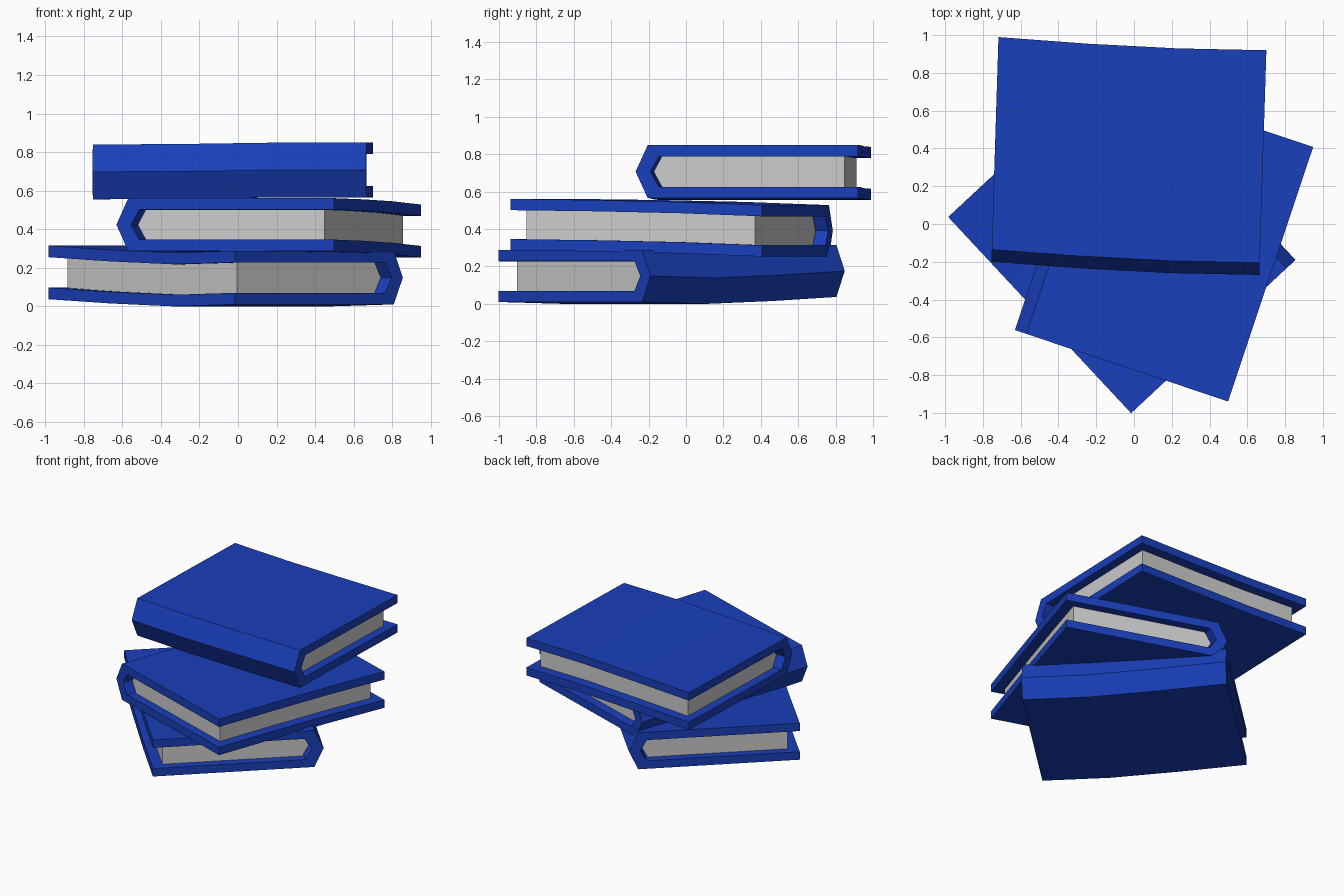
import bpy, bmesh, math
from mathutils import Vector

if "Cube" in bpy.data.objects:
    bpy.data.objects.remove(bpy.data.objects["Cube"])

blue = bpy.data.materials.new("cover_blue")
blue.diffuse_color = (0.01, 0.05, 0.5, 1)
blue.use_nodes = True
blue.node_tree.nodes["Principled BSDF"].inputs["Base Color"].default_value = blue.diffuse_color

LENGTH, WIDTH, BOARD, SPINE = 1.42, 1.19, 0.06, 0.065


def cover_profile(h):
    # C-shaped section: two boards joined by a pointed spine
    return [(WIDTH, 0), (SPINE, 0), (0, h / 2), (SPINE, h), (WIDTH, h),
            (WIDTH, h - BOARD), (0.125, h - BOARD), (0.08, h / 2),
            (0.125, BOARD), (WIDTH, BOARD)]


def page_profile(h):
    e = 0.002
    return [(WIDTH - 0.075, BOARD - e), (0.14, BOARD - e), (0.095, h / 2),
            (0.14, h - BOARD + e), (WIDTH - 0.075, h - BOARD + e)]


def sweep(name, profile, inset, book, material=None):
    # Extrude a section along the gently warped spine line
    (ox, oy), angle, lifts, shifts, _ = book
    a = math.radians(angle)
    u = Vector((math.cos(a), math.sin(a), 0))
    v = Vector((math.sin(a), -math.cos(a), 0))
    bm = bmesh.new()
    rings = []
    for i, (lift, shift) in enumerate(zip(lifts, shifts)):
        d = inset + (LENGTH - 2 * inset) * i / 3
        base = Vector((ox, oy, lift)) + v * d
        rings.append([bm.verts.new(base + u * (p + shift) + Vector((0, 0, z)))
                      for p, z in profile])
    n = len(profile)
    for r, s in zip(rings, rings[1:]):
        for k in range(n):
            bm.faces.new((r[k], r[(k + 1) % n], s[(k + 1) % n], s[k]))
    # End caps: mirrored halves of the section as quads and triangles
    for r in (rings[0], rings[-1]):
        if n == 10:
            for q in ((0, 1, 8, 9), (1, 2, 7, 8), (2, 3, 6, 7), (3, 4, 5, 6)):
                bm.faces.new([r[k] for k in q])
        else:
            bm.faces.new(r)
    bmesh.ops.recalc_face_normals(bm, faces=bm.faces)
    mesh = bpy.data.meshes.new(name)
    bm.to_mesh(mesh)
    bm.free()
    obj = bpy.data.objects.new(name, mesh)
    bpy.context.collection.objects.link(obj)
    if material:
        mesh.materials.append(material)


# Each book: spine start, direction, height and sideways warp, thickness
books = {
    "bottom_book": ((0.855, -0.19), 223, (0.01, 0, 0.015, 0.037), (0, 0, 0, 0), 0.278),
    "middle_book": ((-0.18, 0.785), -18.5, (0.253, 0.27, 0.28, 0.286), (0, 0, 0, 0), 0.275),
    "top_book": ((-0.755, -0.2), 88.2, (0.555, 0.558, 0.565, 0.565),
                 (0, -0.02, -0.03, -0.025), 0.284),
}
for name, book in books.items():
    h = book[4]
    sweep(name + "_cover", cover_profile(h), 0, book, blue)
    sweep(name + "_pages", page_profile(h), 0.065, book)
